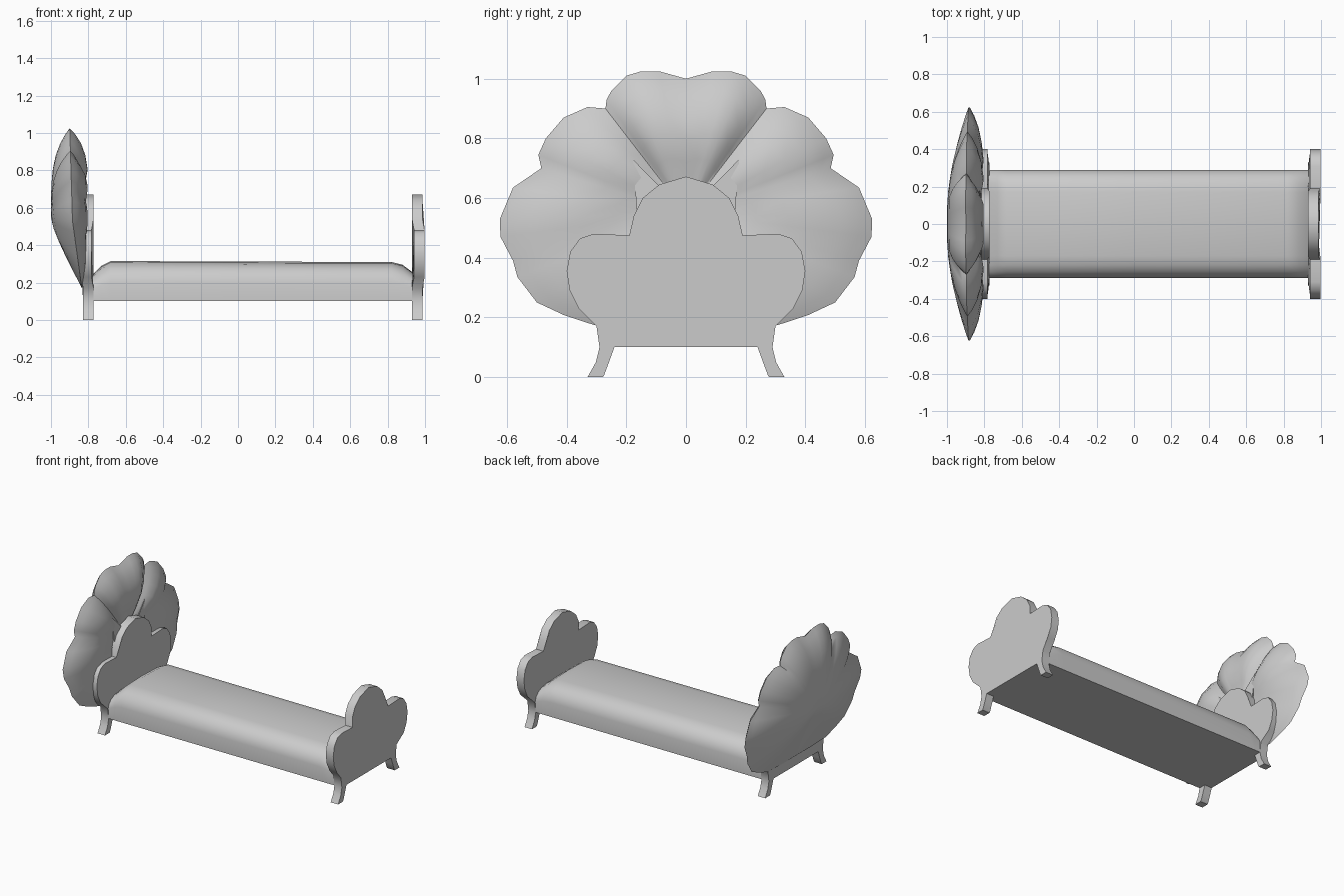
import bpy, bmesh, math

if "Cube" in bpy.data.objects:
    bpy.data.objects.remove(bpy.data.objects["Cube"])


def finish(name, bm, angle):
    bmesh.ops.recalc_face_normals(bm, faces=bm.faces)
    mesh = bpy.data.meshes.new(name)
    bm.to_mesh(mesh)
    bm.free()
    ob = bpy.data.objects.new(name, mesh)
    bpy.context.collection.objects.link(ob)
    bpy.ops.object.select_all(action='DESELECT')
    ob.select_set(True)
    bpy.context.view_layer.objects.active = ob
    bpy.ops.object.shade_smooth_by_angle(angle=math.radians(angle))
    return ob


def mirrored(half):
    # completes a half outline that starts and ends on y = 0
    return half + [(-y, z) for y, z in half[-2:0:-1]]


def bridge(bm, a, b):
    n = len(a)
    for i in range(n):
        j = (i + 1) % n
        bm.faces.new((a[i], a[j], b[j], b[i]))


# Cloud shaped end board with its two splayed legs, in one outline
BOARD = mirrored([
    (0, 0.10), (0.24, 0.10), (0.258, 0.05), (0.275, 0.005), (0.28, 0),
    (0.33, 0), (0.302, 0.05), (0.29, 0.10), (0.30, 0.17), (0.36, 0.23),
    (0.39, 0.29), (0.40, 0.355), (0.388, 0.42), (0.355, 0.465), (0.31, 0.48),
    (0.19, 0.475), (0.175, 0.54), (0.145, 0.60), (0.09, 0.645), (0, 0.672)])


def end_board(name, x_in, direction):
    bm = bmesh.new()
    rings = []
    for depth in (0, 0.056):
        ring = []
        for y, z in BOARD:
            shift = 0.012 if abs(y) > 0.15 and 0.2 < z < 0.5 else 0
            ring.append(bm.verts.new((x_in + direction * (depth + shift), y, z)))
        rings.append(ring)
        bm.faces.new(ring)
    bridge(bm, *rings)
    finish(name, bm, 40)


end_board("footboard", 0.930, 1)
end_board("headboard", -0.772, -1)

# Soft mattress: one domed section lofted along x, drooping at the ends
SECTION = mirrored([(0, 0.10), (0.29, 0.10), (0.29, 0.20), (0.28, 0.24),
                    (0.255, 0.275), (0.22, 0.298), (0.17, 0.309), (0, 0.315)])
bm = bmesh.new()
previous = None
for x, top in ((-0.80, 0.235), (-0.77, 0.25), (-0.73, 0.29), (-0.68, 0.315),
               (0.0, 0.312), (0.82, 0.31), (0.88, 0.295), (0.94, 0.25)):
    s = (top - 0.1) / 0.215
    ring = [bm.verts.new((x, y, 0.1 + (z - 0.1) * s)) for y, z in SECTION]
    if previous:
        bridge(bm, previous, ring)
    else:
        bm.faces.new(ring)
    previous = ring
bm.faces.new(previous)
finish("mattress", bm, 45)

# Petal fan behind the headboard: scalloped rim, puffed front, domed back
RIM = mirrored([
    (0, 1.0), (0.09, 1.025), (0.15, 1.025), (0.20, 1.01), (0.25, 0.96),
    (0.266, 0.93), (0.27, 0.90), (0.33, 0.905), (0.41, 0.87), (0.47, 0.80),
    (0.495, 0.745), (0.485, 0.70), (0.58, 0.635), (0.624, 0.53), (0.622, 0.47),
    (0.58, 0.39), (0.565, 0.335), (0.50, 0.25), (0.41, 0.208), (0.31, 0.175),
    (0.15, 0.17), (0, 0.17)])
CZ = 0.55
GROOVES = ((52, 0.5), (17, 0.1), (-16, 0.1))


def rim_x(z):
    low = -0.835 - 0.05 * min(1, (z - 0.17) / 0.36)
    return low - 0.015 * max(0, (z - 0.53) / 0.5)


def front_x(y, z, t):
    a = math.degrees(math.atan2(z - CZ, abs(y)))
    h = -0.80 - rim_x(z)
    puff = (1 - t ** 5) * (0.4 + 0.6 * min(1, t / 0.55))
    for g, weight in GROOVES:
        puff *= 1 - weight * math.exp(-((a - g) / 7) ** 2) * min(1, 2 * t)
    return rim_x(z) + h * puff


def back_x(y, z, t):
    s = math.sin(math.atan2(z - CZ, abs(y)))
    p = 2.0 + (1.8 if s > 0 else 0.95) * s
    return rim_x(z) + (-1.0 - rim_x(z)) * (1 - t ** p)


bm = bmesh.new()
rim = [bm.verts.new((rim_x(z), y, z)) for y, z in RIM]
for side, centre_x in ((front_x, -0.85), (back_x, -1.0)):
    outer = rim
    for t in (0.93, 0.83, 0.7, 0.55, 0.38, 0.2):
        ring = [bm.verts.new((side(y, z, t), y * t, CZ + (z - CZ) * t))
                for y, z in RIM]
        bridge(bm, outer, ring)
        outer = ring
    middle = bm.verts.new((centre_x, 0, CZ))
    for i in range(len(outer)):
        bm.faces.new((outer[i], outer[(i + 1) % len(outer)], middle))
finish("petal_fan", bm, 50)

# Pointed folds between the centre and side petals
for side, label in ((1, "right"), (-1, "left")):
    bm = bmesh.new()
    base = [bm.verts.new(v) for v in ((-0.815, side * 0.09, 0.64),
                                      (-0.815, side * 0.165, 0.56),
                                      (-0.87, side * 0.15, 0.62))]
    tip = bm.verts.new((-0.825, side * 0.178, 0.73))
    bm.faces.new(base)
    for i in range(3):
        bm.faces.new((base[i], base[(i + 1) % 3], tip))
    finish("petal_fold_" + label, bm, 30)
